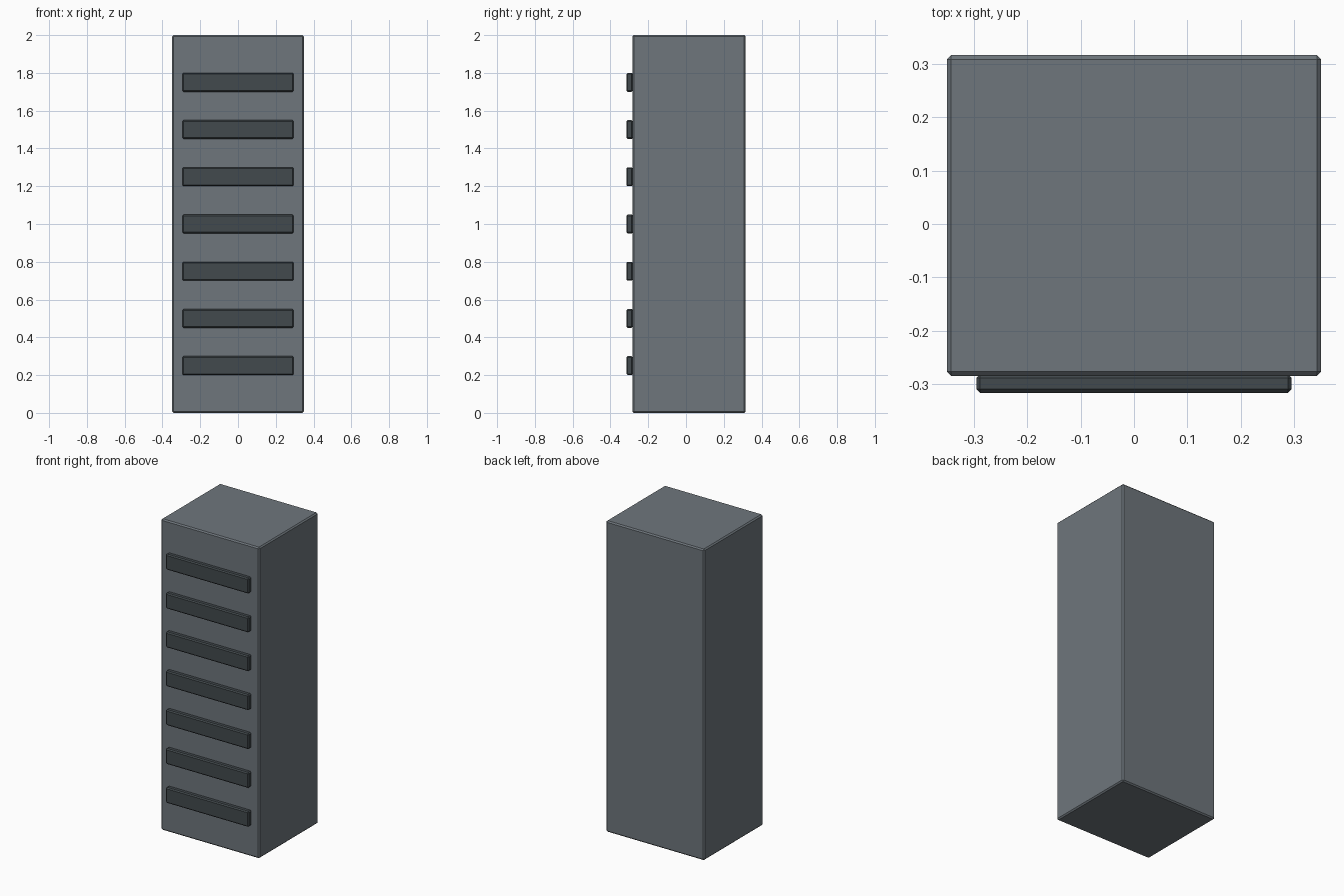
import bpy
import bmesh
from mathutils import Matrix, Vector

cube = bpy.data.objects.get("Cube")
if cube:
    bpy.data.objects.remove(cube, do_unlink=True)


def make_material(name, color):
    mat = bpy.data.materials.new(name)
    mat.use_nodes = True
    mat.diffuse_color = color
    mat.node_tree.nodes["Principled BSDF"].inputs["Base Color"].default_value = color
    return mat


def chamfered_box(name, size, center, chamfer, mat):
    mesh = bpy.data.meshes.new(name)
    bm = bmesh.new()
    bmesh.ops.create_cube(bm, size=1, matrix=Matrix.Diagonal((*size, 1)))
    bmesh.ops.bevel(bm, geom=bm.edges[:], offset=chamfer, segments=1,
                    affect='EDGES', profile=0.5)
    bm.to_mesh(mesh)
    bm.free()
    mesh.materials.append(mat)
    obj = bpy.data.objects.new(name, mesh)
    obj.location = Vector(center)
    bpy.context.collection.objects.link(obj)
    return obj


steel = make_material("slate grey", (0.156, 0.181, 0.202, 1))
dark = make_material("dark grey", (0.054, 0.067, 0.074, 1))

# Cabinet body
chamfered_box("cabinet", (0.7, 0.6, 2.0), (0, 0.016, 1.0), 0.008, steel)

# Seven evenly spaced slats on the front
for i in range(7):
    chamfered_box(f"front_slat_{i + 1}", (0.59, 0.035, 0.1),
                  (0, -0.2985, 0.25 + 0.25 * i), 0.007, dark)
